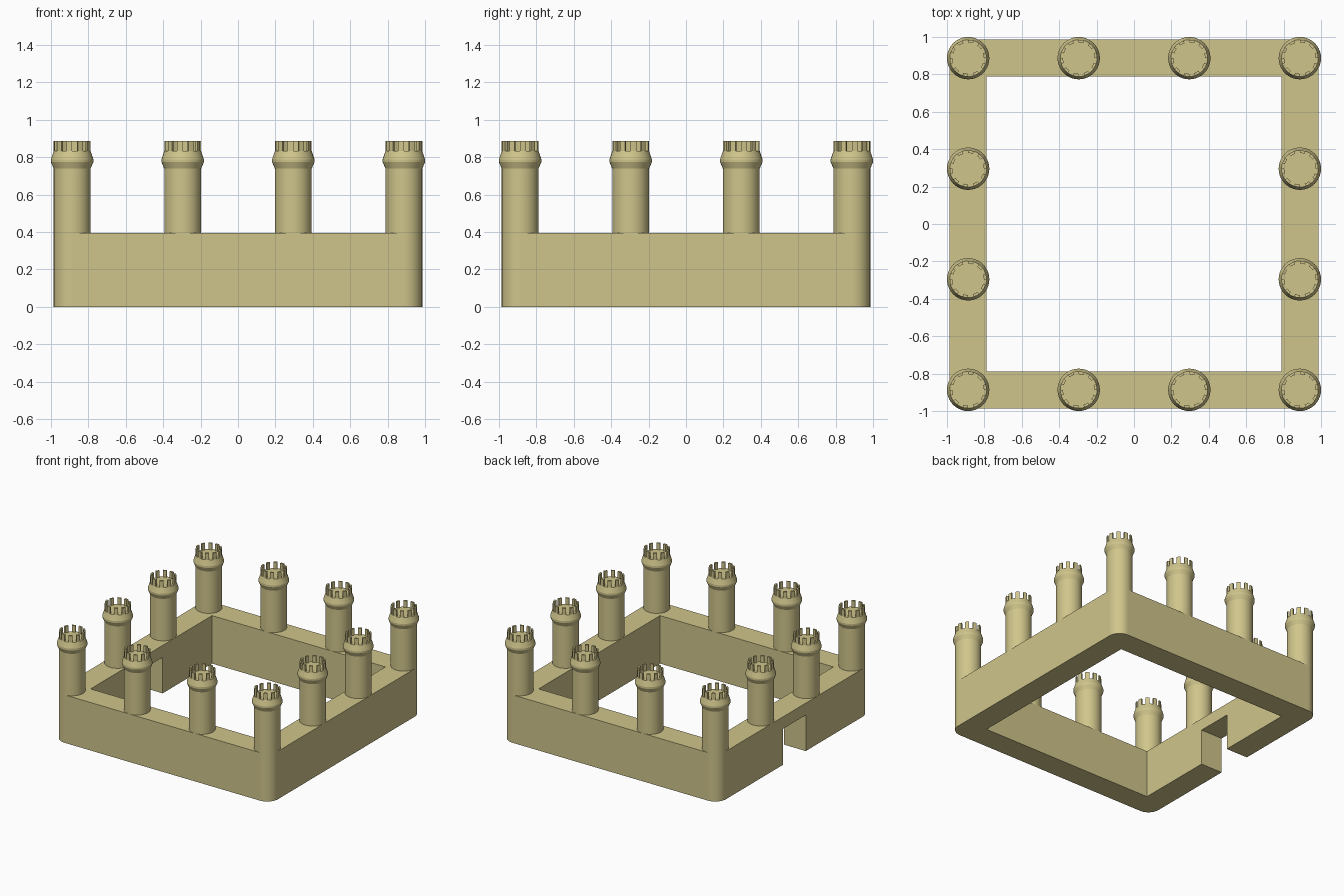
import bpy, bmesh, math

if "Cube" in bpy.data.objects:
    bpy.data.objects.remove(bpy.data.objects["Cube"])

S = 1 / 10.15          # one design unit: tower radius
SIDES = 40
MERLONS = 10

stone = bpy.data.materials.new("sandstone")
stone.diffuse_color = (0.63, 0.56, 0.26, 1)
stone.use_nodes = True
stone.node_tree.nodes["Principled BSDF"].inputs["Base Color"].default_value = stone.diffuse_color


def make(name, bm):
    bmesh.ops.recalc_face_normals(bm, faces=bm.faces)
    me = bpy.data.meshes.new(name)
    bm.to_mesh(me)
    bm.free()
    me.materials.append(stone)
    ob = bpy.data.objects.new(name, me)
    bpy.context.collection.objects.link(ob)
    return ob


def prism(bm, pts, z0, z1):
    f = bm.faces.new([bm.verts.new((x * S, y * S, z0 * S)) for x, y in pts])
    ext = bmesh.ops.extrude_face_region(bm, geom=[f])
    verts = [v for v in ext["geom"] if isinstance(v, bmesh.types.BMVert)]
    bmesh.ops.translate(bm, verts=verts, vec=(0, 0, (z1 - z0) * S))


def box(name, x0, x1, y0, y1, z0, z1):
    bm = bmesh.new()
    prism(bm, [(x0, y0), (x1, y0), (x1, y1), (x0, y1)], z0, z1)
    return make(name, bm)


# Curtain wall: block with cut corners (covered by towers), courtyard and gate cut out
bm = bmesh.new()
prism(bm, [(-9, -10), (9, -10), (10, -9), (10, 9),
           (9, 10), (-9, 10), (-10, 9), (-10, -9)], 0, 4)
wall = make("curtain_wall", bm)
for cutter in (box("courtyard_cutter", -8, 8, -8, 8, -1, 5),
               box("gate_cutter", -11, -7, -1.5, 1.5, -1, 3)):
    cutter.hide_render = True
    mod = wall.modifiers.new("cut", "BOOLEAN")
    mod.operation, mod.solver, mod.object = "DIFFERENCE", "EXACT", cutter
    bpy.context.view_layer.objects.active = wall
    bpy.ops.object.modifier_apply(modifier=mod.name)
    bpy.data.objects.remove(cutter)

# Tower: turned profile with flared head
bm = bmesh.new()
rings = []
for r, z in [(1, 0), (1, 7.5), (1.15, 7.85), (1.15, 8.0), (1, 8.45)]:
    rings.append([bm.verts.new((r * S * math.cos(a), r * S * math.sin(a), z * S))
                  for a in (2 * math.pi * i / SIDES for i in range(SIDES))])
for lo, hi in zip(rings, rings[1:]):
    for i in range(SIDES):
        j = (i + 1) % SIDES
        bm.faces.new((lo[i], lo[j], hi[j], hi[i]))
bm.faces.new(rings[0])
bm.faces.new(rings[-1])

# Battlements: curved merlons round the rim
step = 2 * math.pi / MERLONS
for k in range(MERLONS):
    angles = [step * (k + 0.5 * t / 2) for t in range(3)]
    outer = [(math.cos(a), math.sin(a)) for a in angles]
    inner = [(0.85 * x, 0.85 * y) for x, y in reversed(outer)]
    prism(bm, outer + inner, 8.45, 9)
tower = make("tower", bm)
bpy.context.view_layer.objects.active = tower
tower.select_set(True)
bpy.ops.object.shade_smooth_by_angle(angle=math.radians(15))

# Twelve towers round the square
spots = [(x, y) for x in (-9, -3, 3, 9) for y in (-9, -3, 3, 9)
         if abs(x) == 9 or abs(y) == 9]
for n, (x, y) in enumerate(spots):
    ob = tower if n == 0 else tower.copy()
    if n:
        ob.name = f"tower_{n + 1}"
        bpy.context.collection.objects.link(ob)
    ob.location = (x * S, y * S, 0)
